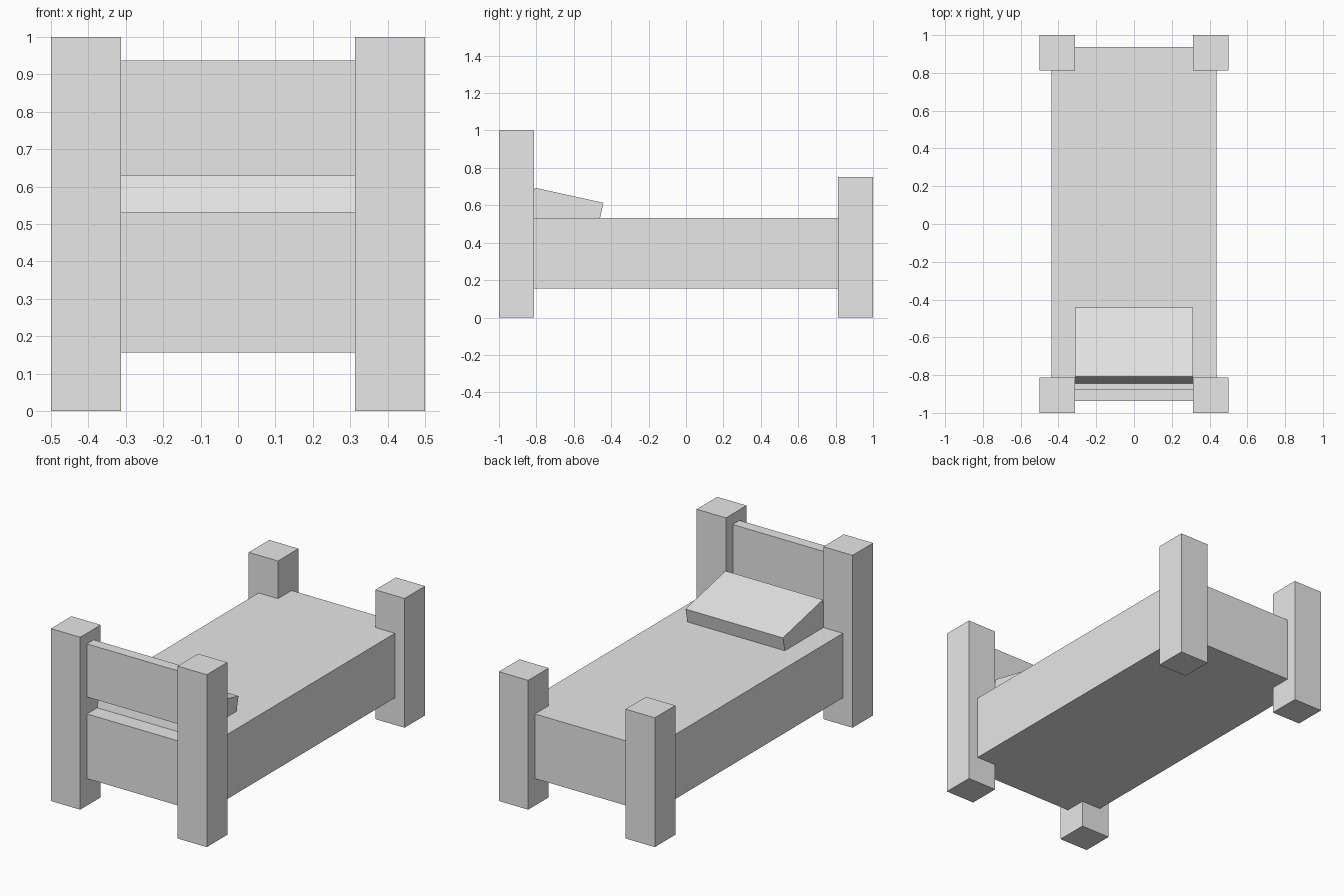
import bpy
import math

cube = bpy.data.objects.get("Cube")
if cube:
    bpy.data.objects.remove(cube, do_unlink=True)

grey = bpy.data.materials.new("plain_grey")
grey.use_nodes = True
colour = (0.8, 0.8, 0.8, 1)
grey.diffuse_color = colour
grey.node_tree.nodes["Principled BSDF"].inputs["Base Color"].default_value = colour

U = 1 / 16  # design unit


def box(name, low, high, tilt=0):
    """Box between two corners, given in design units, tilted about x."""
    centre = [(a + b) / 2 * U for a, b in zip(low, high)]
    bpy.ops.mesh.primitive_cube_add(size=1, location=centre, rotation=(tilt, 0, 0))
    obj = bpy.context.object
    obj.name = name
    obj.scale = [(b - a) * U for a, b in zip(low, high)]
    bpy.ops.object.transform_apply(location=False, rotation=False, scale=True)
    obj.data.materials.append(grey)
    return obj


# Corner posts, taller at the head end
for side, x in (("right", -8), ("left", 5)):
    box(f"head_post_{side}", (x, -16, 0), (x + 3, -13, 16))
    box(f"foot_post_{side}", (x, 13, 0), (x + 3, 16, 12))

# Bed body and headboard panel
box("bed_body", (-7, -15, 2.5), (7, 15, 8.5))
box("headboard", (-5, -15, 10.07), (5, -14, 15))

# Pillow, leaning down toward the foot and sunk into the bed
pillow = box("pillow", (-5, -3, -1.5), (5, 3, 1.5), math.radians(-12.5))
pillow.location = (0, -0.645, 0.562)
